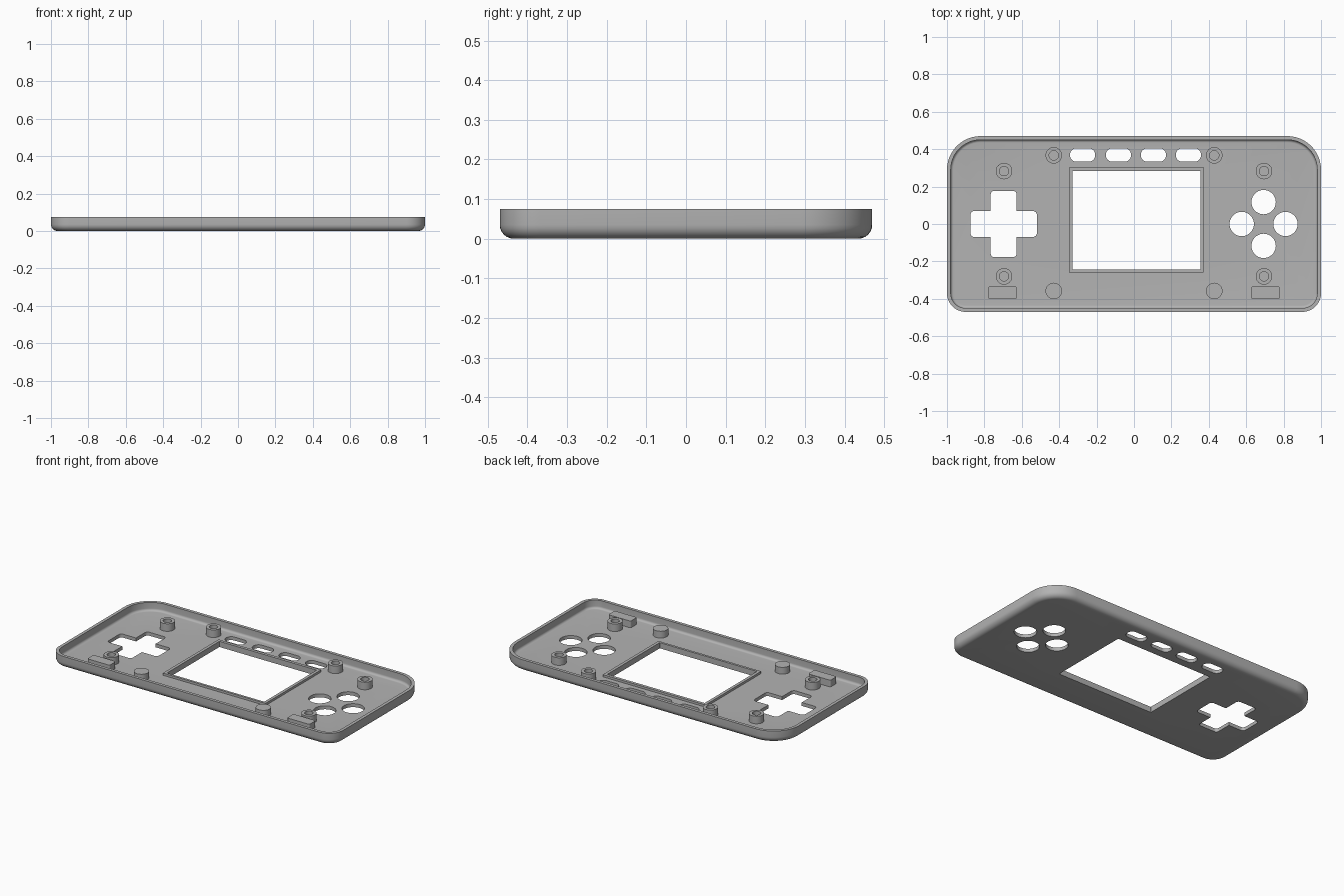
import bpy, bmesh, math

cube = bpy.data.objects.get("Cube")
if cube:
    bpy.data.objects.remove(cube, do_unlink=True)

grey = bpy.data.materials.new("plain grey")
grey.use_nodes = True
GREY = (0.45, 0.45, 0.45, 1)
grey.diffuse_color = GREY
grey.node_tree.nodes["Principled BSDF"].inputs["Base Color"].default_value = GREY

HEIGHT, FLOOR, WALL = 0.075, 0.022, 0.02


def outline(cx, cy, w, h, r_back, r_front=None, inset=0, steps=12):
    """Rounded rectangle, with its own radius for back and front corners."""
    r_front = r_back if r_front is None else r_front
    pts = []
    for i, (sx, sy) in enumerate([(1, 1), (-1, 1), (-1, -1), (1, -1)]):
        full = r_back if sy > 0 else r_front
        r = full - inset
        ox, oy = cx + sx * (w / 2 - full), cy + sy * (h / 2 - full)
        for k in range(steps + 1):
            a = math.pi / 2 * (i + k / steps)
            pts.append((ox + r * math.cos(a), oy + r * math.sin(a)))
    return pts


def loft(name, rings, closed=False):
    """Skin a stack of (outline, z) rings, capped or joined end to end."""
    bm = bmesh.new()
    loops = [[bm.verts.new((x, y, z)) for x, y in pts] for pts, z in rings]
    pairs = list(zip(loops, loops[1:]))
    if closed:
        pairs.append((loops[-1], loops[0]))
    else:
        bm.faces.new(loops[0])
        bm.faces.new(loops[-1])
    for a, b in pairs:
        for i in range(len(a)):
            j = (i + 1) % len(a)
            bm.faces.new((a[i], a[j], b[j], b[i]))
    bmesh.ops.remove_doubles(bm, verts=bm.verts, dist=1e-5)
    bmesh.ops.recalc_face_normals(bm, faces=bm.faces)
    mesh = bpy.data.meshes.new(name)
    bm.to_mesh(mesh)
    bm.free()
    obj = bpy.data.objects.new(name, mesh)
    bpy.context.collection.objects.link(obj)
    mesh.materials.append(grey)
    return obj


def smooth(obj):
    bpy.ops.object.select_all(action='DESELECT')
    obj.select_set(True)
    bpy.context.view_layer.objects.active = obj
    bpy.ops.object.shade_smooth_by_angle(angle=math.radians(32))


def cut(target, *shape):
    """Cut a rounded opening right through the floor."""
    pts = outline(*shape)
    cutter = loft("cutter", [(pts, -0.1), (pts, 0.2)])
    cutter.hide_render = True
    bpy.context.view_layer.objects.active = target
    mod = target.modifiers.new("opening", 'BOOLEAN')
    mod.operation, mod.solver, mod.object = 'DIFFERENCE', 'EXACT', cutter
    bpy.ops.object.modifier_apply(modifier=mod.name)
    bpy.data.objects.remove(cutter, do_unlink=True)


# Tray shell: filleted outside edge, rim, inner wall and filleted inner floor
def shell_ring(inset, z):
    return outline(0, 0, 2, 0.94, 0.18, 0.1, inset), z


R_OUT, R_IN, N = 0.035, 0.015, 6
rings = []
for k in range(N + 1):
    a = math.pi / 2 * k / N
    rings.append(shell_ring(R_OUT * (1 - math.sin(a)), R_OUT * (1 - math.cos(a))))
rings += [shell_ring(0, HEIGHT), shell_ring(WALL, HEIGHT)]
for k in range(N + 1):
    a = math.pi / 2 * k / N
    rings.append(shell_ring(WALL + R_IN * (1 - math.cos(a)),
                            FLOOR + R_IN * (1 - math.sin(a))))
shell = loft("front_shell", rings)

# Screen window
SCREEN = (0.013, 0.02, 0.684, 0.526)
cut(shell, *SCREEN, 0.002)

# Directional pad opening
for w, h in ((0.355, 0.138), (0.138, 0.355)):
    cut(shell, -0.697, 0, w, h, 0.02)

# Four round button openings
for dx, dy in ((1, 0), (-1, 0), (0, 1), (0, -1)):
    cut(shell, 0.693 + 0.117 * dx, 0.117 * dy, 0.13, 0.13, 0.065)

# Row of four small slots
for x in (-0.275, -0.083, 0.104, 0.291):
    cut(shell, x, 0.369, 0.134, 0.072, 0.034)
smooth(shell)

# Raised lip around the screen window
cx, cy, w, h = SCREEN
inner = outline(cx, cy, w, h, 0.002)
outer = outline(cx, cy + 0.002, w + 0.038, h + 0.034, 0.002)
LIP = 0.036
smooth(loft("screen_lip", [(outer, FLOOR - 0.005), (outer, LIP), (inner, LIP),
                           (inner, FLOOR - 0.005)], closed=True))

# Screw posts, support pegs and rest blocks, on both sides
BASE, BORE = FLOOR - 0.005, FLOOR + 0.003
for side, sx in (("left", 1), ("right", -1)):
    for place, x, y in (("back", 0.695, 0.283), ("front", 0.695, -0.28),
                        ("middle", 0.429, 0.367)):
        out = outline(sx * x, y, 0.088, 0.088, 0.044)
        bore = outline(sx * x, y, 0.05, 0.05, 0.025)
        smooth(loft(f"{side}_{place}_screw_post",
                    [(out, BASE), (out, 0.07), (bore, 0.07), (bore, BORE)]))
    peg = outline(sx * 0.429, -0.358, 0.088, 0.088, 0.044)
    smooth(loft(f"{side}_support_peg", [(peg, BASE), (peg, 0.065)]))
    block = outline(sx * 0.703, -0.367, 0.157, 0.064, 0.01)
    smooth(loft(f"{side}_rest_block", [(block, BASE), (block, 0.065)]))
